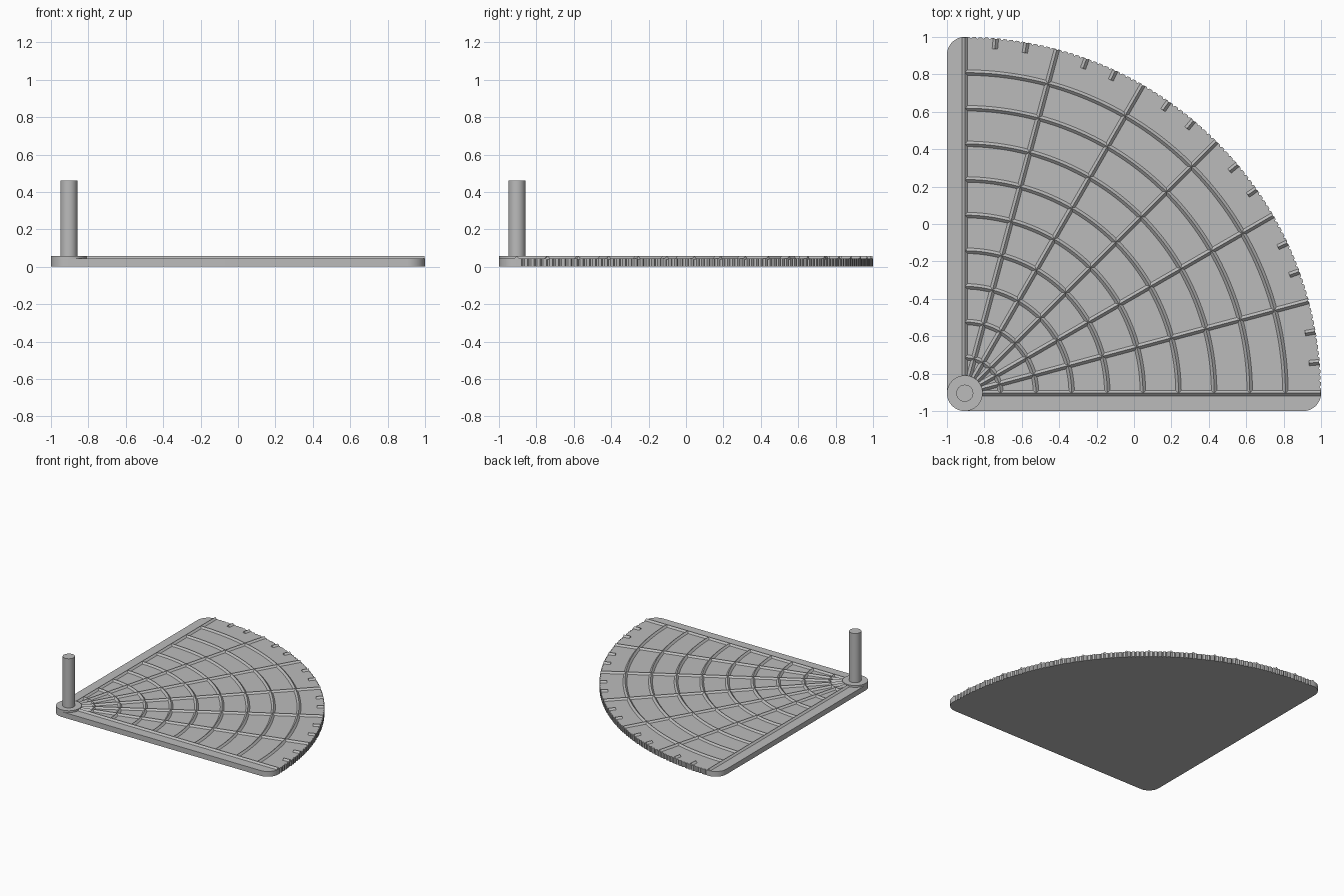
import bpy, bmesh
from math import sin, cos, radians, pi

if "Cube" in bpy.data.objects:
    bpy.data.objects.remove(bpy.data.objects["Cube"], do_unlink=True)

# Dimensions: one hundred and five original units span the plate
U = 2 / 105
C = -1 + 5 * U          # pivot corner, same in x and y
R = 100 * U             # arc radius
RIM = 5 * U             # border beyond the pivot
TOP = 0.043             # plate top
PEAK = 0.057            # ridge crest

grey = bpy.data.materials.new("plain_grey")
grey.use_nodes = True
colour = (0.5, 0.5, 0.5, 1)
grey.diffuse_color = colour
grey.node_tree.nodes["Principled BSDF"].inputs["Base Color"].default_value = colour


def finish(name, bm):
    bmesh.ops.recalc_face_normals(bm, faces=bm.faces)
    mesh = bpy.data.meshes.new(name)
    bm.to_mesh(mesh)
    bm.free()
    mesh.materials.append(grey)
    obj = bpy.data.objects.new(name, mesh)
    bpy.context.collection.objects.link(obj)
    bpy.ops.object.select_all(action="DESELECT")
    obj.select_set(True)
    bpy.context.view_layer.objects.active = obj
    bpy.ops.object.shade_smooth_by_angle(angle=radians(30))
    return obj


def polar(r, deg, cx=C, cy=C):
    return cx + r * cos(radians(deg)), cy + r * sin(radians(deg))


def ridge(bm, stations):
    """Sweep a roof-shaped section through (radius, angle, sideways direction)."""
    sink = 0.004
    half = 0.015 + sink
    rings = []
    for r, deg, side in stations:
        x, y = polar(r, deg)
        dx, dy = cos(radians(side)), sin(radians(side))
        section = ((-half, TOP - sink), (0, PEAK), (half, TOP - sink))
        rings.append([bm.verts.new((x + s * dx, y + s * dy, z)) for s, z in section])
    for a, b in zip(rings, rings[1:]):
        for i in range(3):
            j = (i + 1) % 3
            bm.faces.new((a[i], a[j], b[j], b[i]))
    bm.faces.new(rings[0])
    bm.faces.new(rings[-1])


def cylinder(name, radius, z0, z1):
    bm = bmesh.new()
    bmesh.ops.create_cone(bm, cap_ends=True, segments=64, radius1=radius,
                          radius2=radius, depth=z1 - z0)
    bmesh.ops.translate(bm, verts=bm.verts, vec=(C, C, (z0 + z1) / 2))
    return finish(name, bm)


# Quadrant plate: rounded corners and a notch at every degree of the arc
outline = [polar(RIM, a) for a in range(180, 271, 6)]
outline += [polar(RIM, a, C + R - RIM, C) for a in range(270, 361, 6)]
for d in range(1, 90):
    outline += [polar(R, d - 0.25), polar(R - 0.009, d), polar(R, d + 0.25)]
outline += [polar(RIM, a, C, C + R - RIM) for a in range(90, 181, 6)]
bm = bmesh.new()
base = bm.faces.new([bm.verts.new((x, y, 0)) for x, y in outline])
top = bmesh.ops.extrude_face_region(bm, geom=[base], use_keep_orig=True)["geom"]
bmesh.ops.translate(bm, vec=(0, 0, TOP),
                    verts=[v for v in top if isinstance(v, bmesh.types.BMVert)])
finish("quadrant_plate", bm)

# Radial ridges every fifteen degrees
bm = bmesh.new()
for d in range(0, 91, 15):
    ridge(bm, [(RIM / 2, d, d + 90), (R - 0.003, d, d + 90)])
finish("radial_ridges", bm)

# Short marks between them
bm = bmesh.new()
for d in range(5, 90, 5):
    if d % 15:
        ridge(bm, [(R - 3 * U, d, d + 90), (R - 0.003, d, d + 90)])
finish("edge_marks", bm)

# Concentric ridges
bm = bmesh.new()
for n in range(1, 10):
    ridge(bm, [(n * R / 10, a * 1.5, a * 1.5) for a in range(61)])
finish("ring_ridges", bm)

# Pivot
cylinder("pivot_hub", RIM, 0, 0.058)
cylinder("pivot_pin", 0.0455, 0.03, 0.462)
